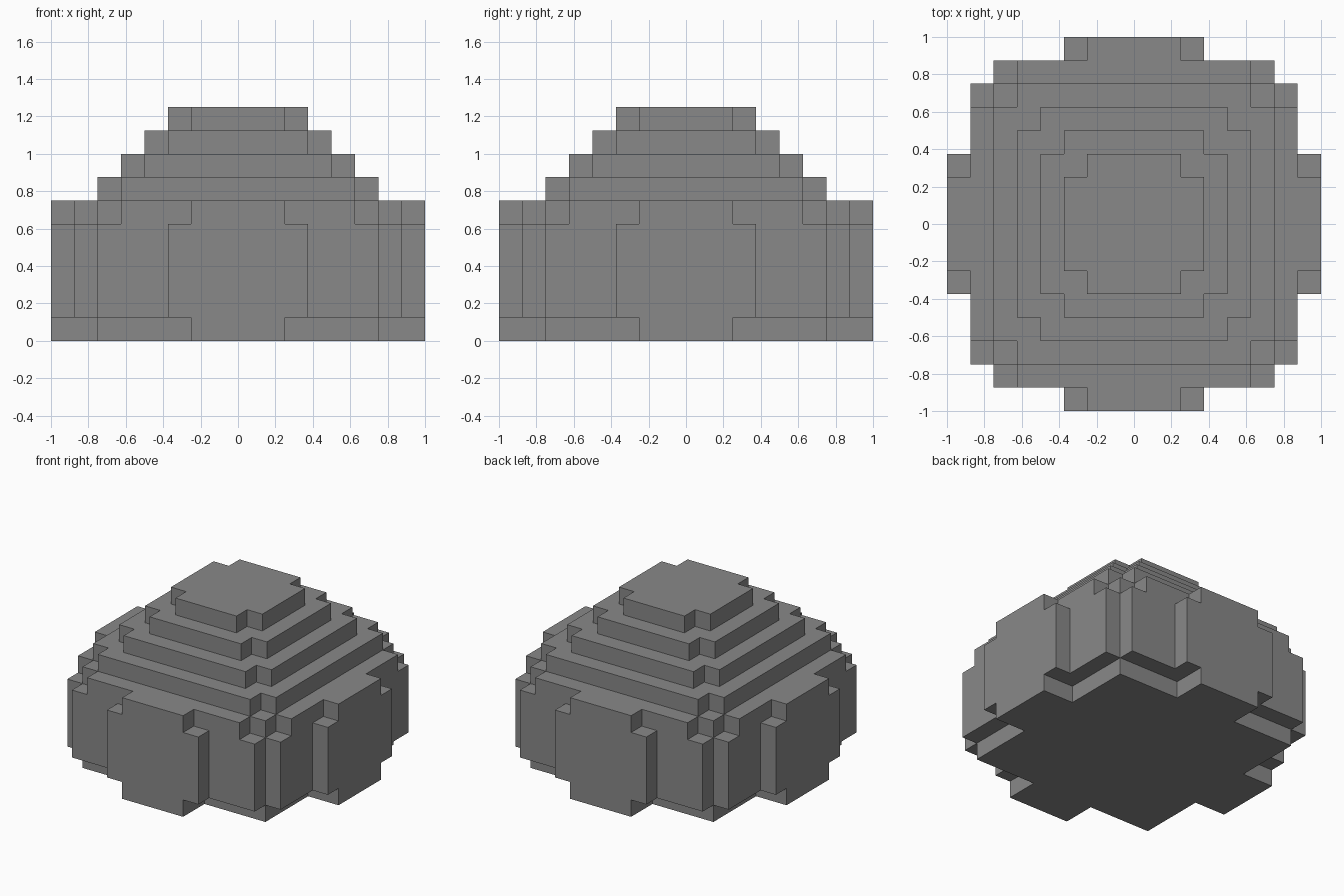
import bpy
import bmesh

U = 0.125  # edge length of one block

cube = bpy.data.objects.get("Cube")
if cube:
    bpy.data.objects.remove(cube, do_unlink=True)

stone = bpy.data.materials.new("stone_grey")
stone.use_nodes = True
COLOUR = (0.25, 0.25, 0.25, 1)
stone.diffuse_color = COLOUR
stone.node_tree.nodes["Principled BSDF"].inputs["Base Color"].default_value = COLOUR


def footprint(rects):
    """Four-way symmetric outline made of half-size rectangles and their swaps."""
    def inside(x, y):
        x, y = abs(x), abs(y)
        return any((x < a and y < b) or (x < b and y < a) for a, b in rects)
    return inside


def tier(name, rects, bottom, top):
    """Extrude a stepped footprint into one clean solid tier."""
    inside = footprint(rects)
    bm = bmesh.new()
    corners = {}

    def corner(i, j):
        if (i, j) not in corners:
            corners[i, j] = bm.verts.new((i * U, j * U, bottom * U))
        return corners[i, j]

    for i in range(-8, 8):
        for j in range(-8, 8):
            if inside(i + 0.5, j + 0.5):
                bm.faces.new([corner(i, j), corner(i + 1, j),
                              corner(i + 1, j + 1), corner(i, j + 1)])
    # Merge the squares into a single flat outline before raising it
    bmesh.ops.dissolve_limit(bm, angle_limit=0.01, verts=bm.verts, edges=bm.edges)
    raised = bmesh.ops.extrude_face_region(bm, geom=bm.faces[:], use_keep_orig=True)
    verts = [v for v in raised["geom"] if isinstance(v, bmesh.types.BMVert)]
    bmesh.ops.translate(bm, verts=verts, vec=(0, 0, (top - bottom) * U))
    bmesh.ops.recalc_face_normals(bm, faces=bm.faces)
    mesh = bpy.data.meshes.new(name)
    bm.to_mesh(mesh)
    bm.free()
    mesh.materials.append(stone)
    obj = bpy.data.objects.new(name, mesh)
    bpy.context.collection.objects.link(obj)


# Body: recessed base, tall wall, and shoulder with narrowed side panels
tier("base", [(6, 6), (8, 2)], 0, 1)
tier("wall", [(7, 6), (8, 3)], 1, 5)
tier("shoulder", [(6, 6), (7, 5), (8, 2)], 5, 6)

# Roof: notched steps that shrink by one block each
for step, size in enumerate(range(6, 2, -1)):
    tier(f"roof_step_{step + 1}", [(size, size - 1)], 6 + step, 7 + step)
